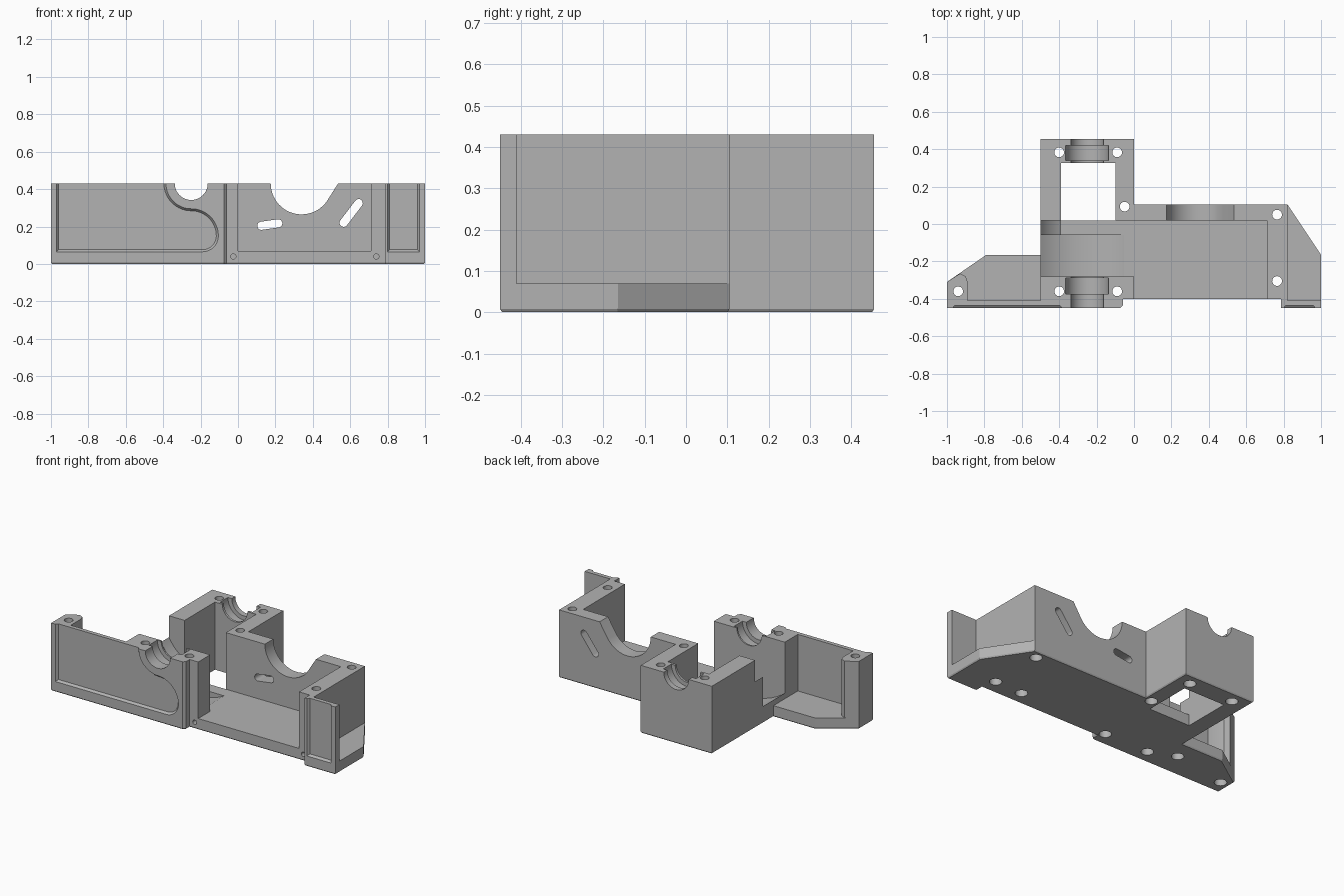
import bpy
import bmesh
from math import cos, sin, pi, radians, atan2

if "Cube" in bpy.data.objects:
    bpy.data.objects.remove(bpy.data.objects["Cube"])

grey = bpy.data.materials.new("machined grey")
grey.use_nodes = True
COLOUR = (0.45, 0.45, 0.45, 1)
grey.diffuse_color = COLOUR
grey.node_tree.nodes["Principled BSDF"].inputs["Base Color"].default_value = COLOUR

TOP, FLOOR = 0.43, 0.07
AXLE = (-0.25, TOP)


def arc(centre, r, start, end, steps=16):
    """Points along an arc, angles in degrees."""
    angles = [radians(start + (end - start) * i / steps) for i in range(steps + 1)]
    return [(centre[0] + r * cos(a), centre[1] + r * sin(a)) for a in angles]


def circle(centre, r, steps=32):
    return arc(centre, r, 0, 360, steps)[:-1]


def rect(x0, x1, y0, y1):
    return [(x0, y0), (x1, y0), (x1, y1), (x0, y1)]


def capsule(p, q, r):
    a = atan2(q[1] - p[1], q[0] - p[0]) * 180 / pi
    return arc(p, r, a + 90, a + 270, 10) + arc(q, r, a - 90, a + 90, 10)


def prism(name, outline, lo, hi, axis="z", taper=None):
    """Extrude an outline; taper = (end, inset, depth) adds a sloped cap."""
    def place(p, t):
        return (p[0], p[1], t) if axis == "z" else (p[0], t, p[1])
    bm = bmesh.new()
    ends = []
    for t in (lo, hi):
        ends.append(bm.faces.new([bm.verts.new(place(p, t)) for p in outline]))
    n = len(outline)
    a, b = list(ends[0].verts), list(ends[1].verts)
    for i in range(n):
        j = (i + 1) % n
        bm.faces.new((a[i], a[j], b[j], b[i]))
    bmesh.ops.recalc_face_normals(bm, faces=bm.faces)
    if taper:
        end, inset, depth = taper
        bm.normal_update()
        bmesh.ops.inset_region(bm, faces=[ends[end]], thickness=inset,
                               depth=depth, use_even_offset=True)
    mesh = bpy.data.meshes.new(name)
    bm.to_mesh(mesh)
    bm.free()
    mesh.materials.append(grey)
    obj = bpy.data.objects.new(name, mesh)
    bpy.context.collection.objects.link(obj)
    return obj


def combine(target, tool, operation="DIFFERENCE"):
    """Apply a boolean and discard the tool."""
    mod = target.modifiers.new("cut", "BOOLEAN")
    mod.operation, mod.solver, mod.object = operation, "EXACT", tool
    tool.hide_render = True
    bpy.context.view_layer.objects.active = target
    bpy.ops.object.modifier_apply(modifier=mod.name)
    bpy.data.objects.remove(tool)


# Floor slab with a small chamfer around the underside
slab_outline = [
    (-1, -0.45), (-0.075, -0.45), (-0.06, -0.435), (-0.06, -0.4), (0.785, -0.4),
    (0.785, -0.45), (1, -0.45), (1, -0.165), (0.82, 0.105), (0, 0.105),
    (0, 0.455), (-0.5, 0.455), (-0.5, -0.165), (-0.79, -0.165), (-1, -0.31)]
housing = prism("housing", slab_outline, 0.008, FLOOR, taper=(0, 0.005, 0.008))

# Full-height walls, bearing blocks and end post as one plan outline
wall_outline = [
    (0.785, -0.45), (1, -0.45), (1, -0.41), (0.82, -0.41), (0.82, 0.105),
    (0, 0.105), (0, 0.455), (-0.5, 0.455), (-0.5, -0.41), (-0.89, -0.41),
    (-0.89, -0.31), (-0.9, -0.28), (-0.93, -0.265), (-1, -0.31), (-1, -0.45),
    (-0.075, -0.45), (-0.06, -0.435), (-0.06, -0.4), (0, -0.4), (0, -0.28),
    (-0.39, -0.28), (-0.39, 0.325), (-0.1, 0.325), (-0.1, 0.02), (0.71, 0.02),
    (0.71, -0.4), (0.785, -0.4)]
combine(housing, prism("walls", wall_outline, 0.03, TOP), "UNION")

# Opening through the floor of the rear well
combine(housing, prism("well_cut", rect(-0.39, -0.1, 0.02, 0.325), -0.1, 0.6))

# Wheel clearances and stepped bearing seats around the axle
for r, y0, y1 in ((0.41, -0.28, -0.06), (0.285, -0.1, 0.02),
                  (0.088, -0.5, -0.2), (0.115, -0.375, -0.29),
                  (0.088, 0.3, 0.5), (0.115, 0.34, 0.42)):
    combine(housing, prism("axle_cut", circle(AXLE, r, 64), y0, y1, "y"))

# Saddle and two slots in the rear wall
saddle = arc((0.34, TOP), 0.165, 180, 325, 24) + [(0.535, TOP), (0.535, 0.6), (0.175, 0.6)]
combine(housing, prism("saddle_cut", saddle, 0, 0.2, "y"))
for p, q in (((0.125, 0.204), (0.215, 0.217)), ((0.565, 0.22), (0.645, 0.325))):
    combine(housing, prism("slot_cut", capsule(p, q, 0.022), 0, 0.2, "y"))

# Recessed front panels with sloped rims
left_panel = ([(-0.385, 0.5)] + arc(AXLE, 0.135, 180, 270)
              + arc((-0.25, 0.15), 0.145, 90, 0)[1:]
              + arc((-0.19, 0.15), 0.085, 0, -90)[1:]
              + [(-0.97, 0.065), (-0.97, 0.5)])
for panel in (left_panel, rect(0.8, 0.97, 0.065, 0.5)):
    combine(housing, prism("panel_cut", panel, -0.47, -0.45, "y", taper=(1, 0.011, 0.014)))

# Vertical bolt holes, counterbored below; the last two stay blind
bolts = [(-0.94, -0.36), (-0.4, -0.36), (-0.09, -0.36), (0.765, -0.305),
         (0.765, 0.05), (-0.05, 0.093), (-0.4, 0.383), (-0.09, 0.383)]
for spot in bolts:
    combine(housing, prism("bolt_cut", circle(spot, 0.026, 24), -0.1, 0.6))
for spot in bolts + [(-0.565, -0.29), (0.57, -0.31)]:
    combine(housing, prism("counterbore_cut", circle(spot, 0.036, 24), -0.1, 0.045))

# Small screw holes in the front edge
for x in (-0.025, 0.74):
    combine(housing, prism("screw_cut", circle((x, 0.04), 0.014, 16), -0.5, -0.37, "y"))

# Smooth the curved cuts, keep edges crisp
bpy.ops.object.select_all(action="DESELECT")
housing.select_set(True)
bpy.context.view_layer.objects.active = housing
bpy.ops.object.shade_smooth_by_angle(angle=radians(25))
